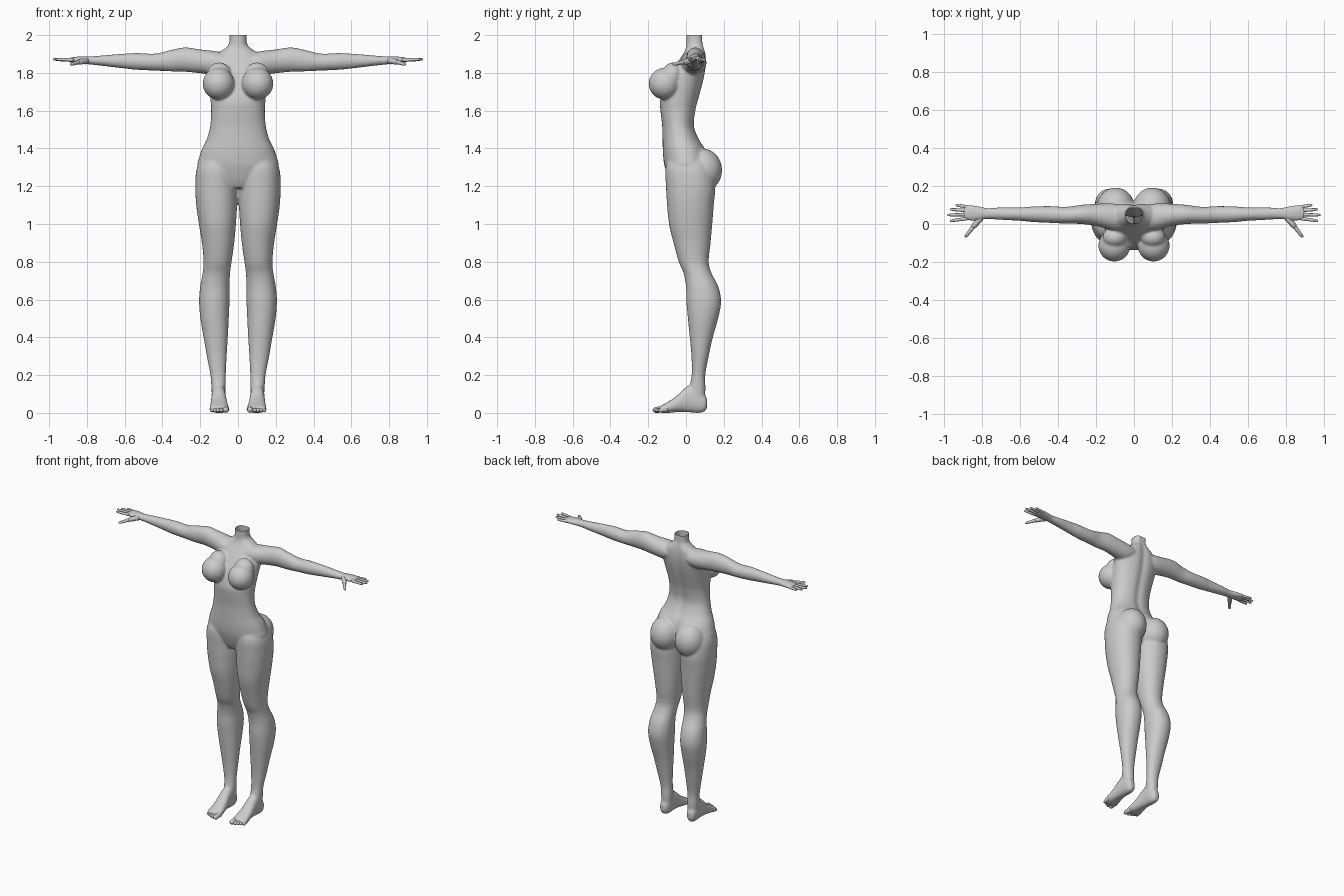
import bpy, bmesh, math
from mathutils import Vector, Matrix

if "Cube" in bpy.data.objects:
    bpy.data.objects.remove(bpy.data.objects["Cube"])

skin = bpy.data.materials.new("light_grey")
skin.diffuse_color = (0.6, 0.6, 0.6, 1)
skin.use_nodes = True
skin.node_tree.nodes["Principled BSDF"].inputs["Base Color"].default_value = skin.diffuse_color


def smooth_rows(rows, n=4):
    """Catmull-Rom resampling of section rows."""
    out = []
    for i in range(len(rows) - 1):
        p = [rows[max(0, min(len(rows) - 1, i + k))] for k in (-1, 0, 1, 2)]
        for j in range(n):
            t = j / n
            out.append([0.5 * (2 * b + (c - a) * t + (2 * a - 5 * b + 4 * c - d) * t * t
                               + (3 * b - a - 3 * c + d) * t ** 3) for a, b, c, d in zip(*p)])
    return out + [list(rows[-1])]


def skin_rings(bm, rings):
    vs = [[bm.verts.new(p) for p in r] for r in rings]
    n = len(vs[0])
    for a, b in zip(vs, vs[1:]):
        for i in range(n):
            bm.faces.new((a[i], a[(i + 1) % n], b[(i + 1) % n], b[i]))
    bm.faces.new(vs[0])
    bm.faces.new(vs[-1])


def loft(bm, axis, rows, s=1, power=2.0, sides=40, groove=0.0):
    """Rows are (position, a0, a1, b0, b1): oval sections along an axis."""
    rings = []
    for t, a0, a1, b0, b1 in smooth_rows(rows):
        ring = []
        for k in range(sides):
            u = 2 * math.pi * k / sides
            c, d = math.cos(u), math.sin(u)
            e = 2 / power
            a = (a0 + a1) / 2 + (a1 - a0) / 2 * math.copysign(abs(c) ** e, c)
            b = (b0 + b1) / 2 + (b1 - b0) / 2 * math.copysign(abs(d) ** e, d)
            if d > 0:
                b -= groove * math.exp(-(a / 0.025) ** 2)
            p = {'z': (a, b, t), 'y': (a, t, b), 'x': (t, a, b)}[axis]
            ring.append((p[0] * s, p[1], p[2]))
        rings.append(ring)
    skin_rings(bm, rings)


def ball(bm, centre, radii, s):
    m = Matrix.Translation((centre[0] * s, centre[1], centre[2])) @ Matrix.Diagonal((*radii, 1))
    bmesh.ops.create_uvsphere(bm, u_segments=40, v_segments=24, radius=1, matrix=m)


def digit(bm, p, q, r0, r1, s):
    """Tapered round-ended finger or toe."""
    p, q = (Vector((v[0] * s, v[1], v[2])) for v in (p, q))
    d = q - p
    side = d.cross(Vector((0, 0, 1))).normalized()
    up = side.cross(d).normalized()
    L = d.length
    rings = []
    for t, k in ((0, .8), (.15, 1), (.45, .92), (.55, 1), (.8, 1),
                 (1 - r1 * .6 / L, .8), (1 - r1 * .2 / L, .5), (1, .15)):
        r = (r0 + (r1 - r0) * t) * k
        rings.append([p + d * t + (side * math.cos(a) + up * math.sin(a)) * r
                      for a in (i * math.pi / 6 for i in range(12))])
    skin_rings(bm, rings)


def finish(bm, name):
    bmesh.ops.recalc_face_normals(bm, faces=bm.faces)
    me = bpy.data.meshes.new(name)
    bm.to_mesh(me)
    bm.free()
    me.materials.append(skin)
    me.shade_smooth()
    ob = bpy.data.objects.new(name, me)
    bpy.context.collection.objects.link(ob)
    return ob


# Section tables: torso is (z, half width, front, back)
torso = [(1.19, .08, -.07, .09), (1.23, .15, -.09, .11), (1.3, .212, -.112, .12), (1.35, .206, -.12, .12),
         (1.4, .189, -.123, .102), (1.45, .165, -.124, .07), (1.52, .147, -.126, .045), (1.6, .142, -.135, .053),
         (1.66, .146, -.136, .068), (1.75, .155, -.108, .092), (1.82, .162, -.068, .105), (1.87, .145, -.035, .108),
         (1.905, .105, -.012, .106), (1.935, .062, .0, .1), (1.965, .046, .002, .095), (2.06, .045, .002, .095)]
leg = [(1.38, .03, .17, -.08, .1), (1.3, .008, .217, -.108, .14), (1.2, .004, .226, -.106, .155),
       (1.1, .005, .221, -.1, .147), (1.0, .011, .207, -.09, .139), (.9, .02, .191, -.066, .13),
       (.8, .034, .182, -.038, .12), (.74, .042, .187, -.013, .135), (.67, .045, .2, .0, .17),
       (.59, .045, .206, .002, .186), (.5, .049, .199, .01, .17), (.4, .054, .182, .02, .142),
       (.3, .06, .165, .029, .12), (.2, .065, .146, .03, .102), (.13, .065, .141, .02, .103), (.05, .07, .135, .03, .1)]
foot = [(.112, .09, .12, .03, .07), (.1, .077, .133, .008, .095), (.07, .068, .139, .0, .125),
        (.03, .065, .141, .002, .15), (-.01, .062, .142, .005, .128), (-.05, .056, .145, .004, .09),
        (-.09, .05, .149, .0, .062), (-.125, .048, .15, .0, .042), (-.142, .054, .142, .004, .032)]
arm = [(.05, -.03, .1, 1.81, 1.9), (.12, -.03, .108, 1.79, 1.915), (.2, -.01, .106, 1.798, 1.924),
       (.28, .0, .1, 1.806, 1.935), (.36, .002, .09, 1.808, 1.92), (.44, .006, .094, 1.812, 1.902),
       (.53, .01, .092, 1.816, 1.905), (.6, .017, .087, 1.823, 1.902), (.7, .022, .087, 1.835, 1.894),
       (.77, .026, .084, 1.843, 1.888), (.82, .018, .094, 1.848, 1.888), (.86, .018, .1, 1.852, 1.885),
       (.895, .022, .098, 1.857, 1.879)]

# Body: overlapping volumes fused into one smooth skin
bm = bmesh.new()
loft(bm, 'z', [(z, -w, w, f, b) for z, w, f, b in torso], power=2.2, sides=64, groove=.01)
for s in (1, -1):
    loft(bm, 'z', leg, s, power=2.15)
    loft(bm, 'y', foot, s, power=2.3)
    loft(bm, 'x', arm, s)
    ball(bm, (.096, .085, 1.285), (.1, .106, .115), s)     # buttock
    ball(bm, (.103, -.113, 1.743), (.084, .084, .084), s)  # breast
    ball(bm, (.1, -.07, 1.79), (.065, .055, .065), s)      # upper chest slope
body = finish(bm, "body")
bpy.context.view_layer.objects.active = body
body.select_set(True)
fuse = body.modifiers.new("fuse", 'REMESH')
fuse.mode = 'VOXEL'
fuse.voxel_size = 0.0065
fuse.use_smooth_shade = True
relax = body.modifiers.new("relax", 'SMOOTH')
relax.factor = 0.5
relax.iterations = 7
for m in ("fuse", "relax"):
    bpy.ops.object.modifier_apply(modifier=m)

# Open neck
bm = bmesh.new()
bm.from_mesh(body.data)
bmesh.ops.bisect_plane(bm, geom=bm.verts[:] + bm.edges[:] + bm.faces[:],
                       plane_co=(0, 0, 2), plane_no=(0, 0, 1), clear_outer=True)
bm.to_mesh(body.data)
bm.free()
if not body.data.materials:
    body.data.materials.append(skin)
body.data.shade_smooth()

# Fingers, thumbs and toes
fingers = [((.865, .088, 1.867), (.937, .1, 1.868)), ((.87, .07, 1.868), (.967, .077, 1.87)),
           ((.87, .05, 1.868), (.98, .047, 1.872)), ((.87, .03, 1.868), (.966, .016, 1.872))]
for s, side in ((1, "left"), (-1, "right")):
    bm = bmesh.new()
    for p, q in fingers:
        digit(bm, p, q, .0105, .007, s)
    digit(bm, (.8, .04, 1.865), (.85, -.022, 1.856), .019, .013, s)
    digit(bm, (.84, -.01, 1.858), (.887, -.07, 1.844), .0125, .0075, s)
    finish(bm, side + "_fingers")
    bm = bmesh.new()
    digit(bm, (.064, -.11, .02), (.064, -.177, .014), .019, .014, s)
    for i in range(4):
        x = .089 + .0165 * i
        digit(bm, (x, -.11 + .004 * i, .02), (x, -.172 + .009 * i, .011), .0125, .0095, s)
    finish(bm, side + "_toes")
